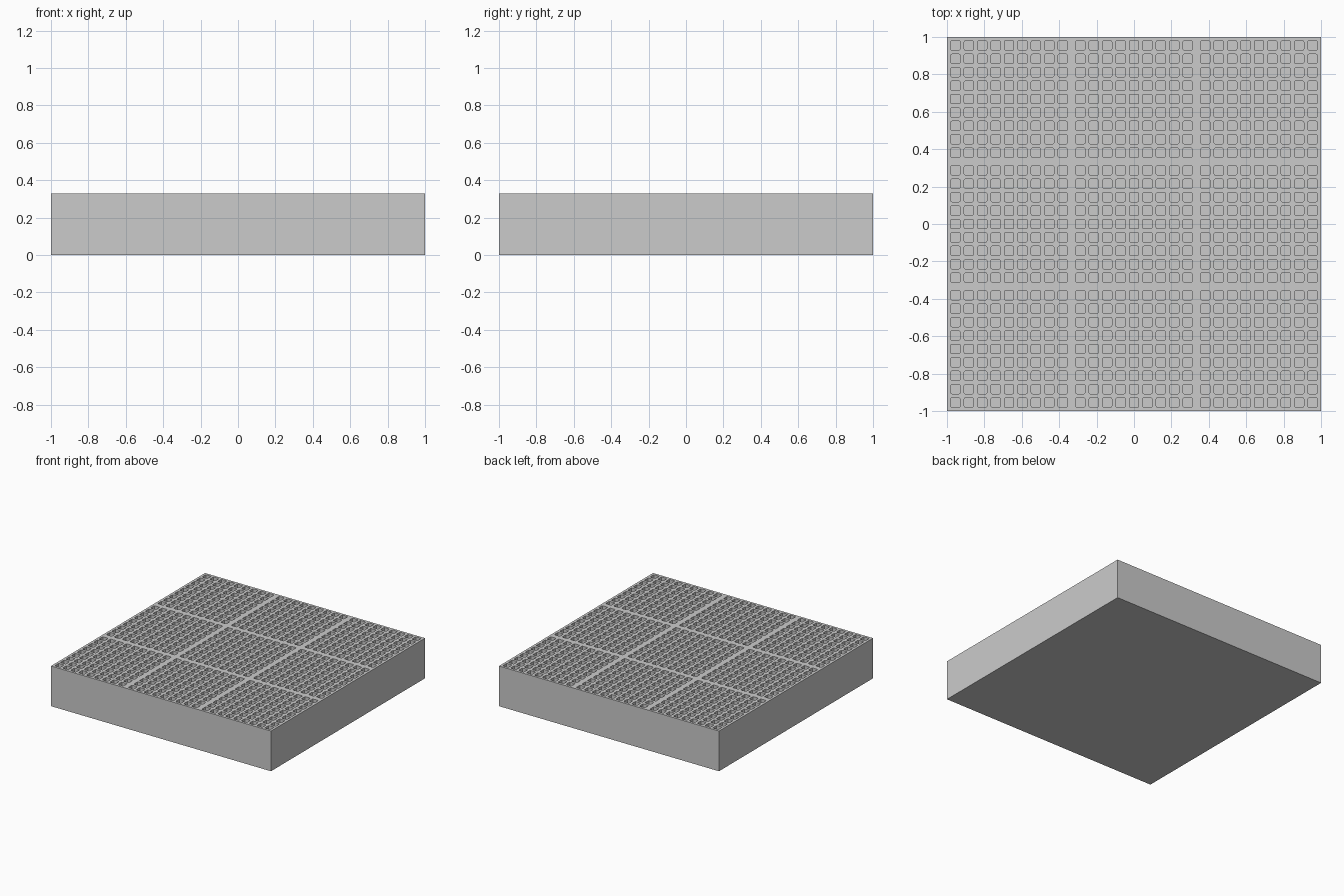
import bpy, bmesh

if "Cube" in bpy.data.objects:
    bpy.data.objects.remove(bpy.data.objects["Cube"])

HEIGHT = 0.33      # block height
DEPTH = 0.28       # pocket depth
HOLE = 0.05        # pocket width
PITCH = 0.0717     # pocket spacing inside a 9 x 9 group
GROUP = 0.668      # spacing of the 3 groups

# Grid lines: block edges plus both sides of every pocket
centres = [g * GROUP + i * PITCH for g in (-1, 0, 1) for i in range(-4, 5)]
lines = [-1.0]
for c in centres:
    lines += [c - HOLE / 2, c + HOLE / 2]
lines.append(1.0)
n = len(lines)

bm = bmesh.new()

# Top surface, remembering the faces that become pockets
v = [[bm.verts.new((x, y, HEIGHT)) for y in lines] for x in lines]
pockets = []
for i in range(n - 1):
    for j in range(n - 1):
        f = bm.faces.new((v[i][j], v[i + 1][j], v[i + 1][j + 1], v[i][j + 1]))
        if i % 2 and j % 2:
            pockets.append(f)

# Outer walls and closed base
rim = [e for e in bm.edges if e.is_boundary]
walls = bmesh.ops.extrude_edge_only(bm, edges=rim)["geom"]
for w in walls:
    if isinstance(w, bmesh.types.BMVert):
        w.co.z = 0
bmesh.ops.contextual_create(bm, geom=[e for e in walls if isinstance(e, bmesh.types.BMEdge)])

# Sink the square pockets
floors = bmesh.ops.extrude_discrete_faces(bm, faces=pockets)["faces"]
for f in floors:
    for vert in f.verts:
        vert.co.z = HEIGHT - DEPTH

# Slightly rounded pocket corners
corners = [e for e in bm.edges
           if abs(e.verts[0].co.z - e.verts[1].co.z) > DEPTH * 0.9
           and min(p.co.z for p in e.verts) > 0.01]
bmesh.ops.bevel(bm, geom=corners, offset=0.007, segments=2, profile=0.5,
                affect='EDGES')
bmesh.ops.recalc_face_normals(bm, faces=bm.faces)

mesh = bpy.data.meshes.new("pocket_block")
bm.to_mesh(mesh)
bm.free()
block = bpy.data.objects.new("pocket_block", mesh)
bpy.context.collection.objects.link(block)
